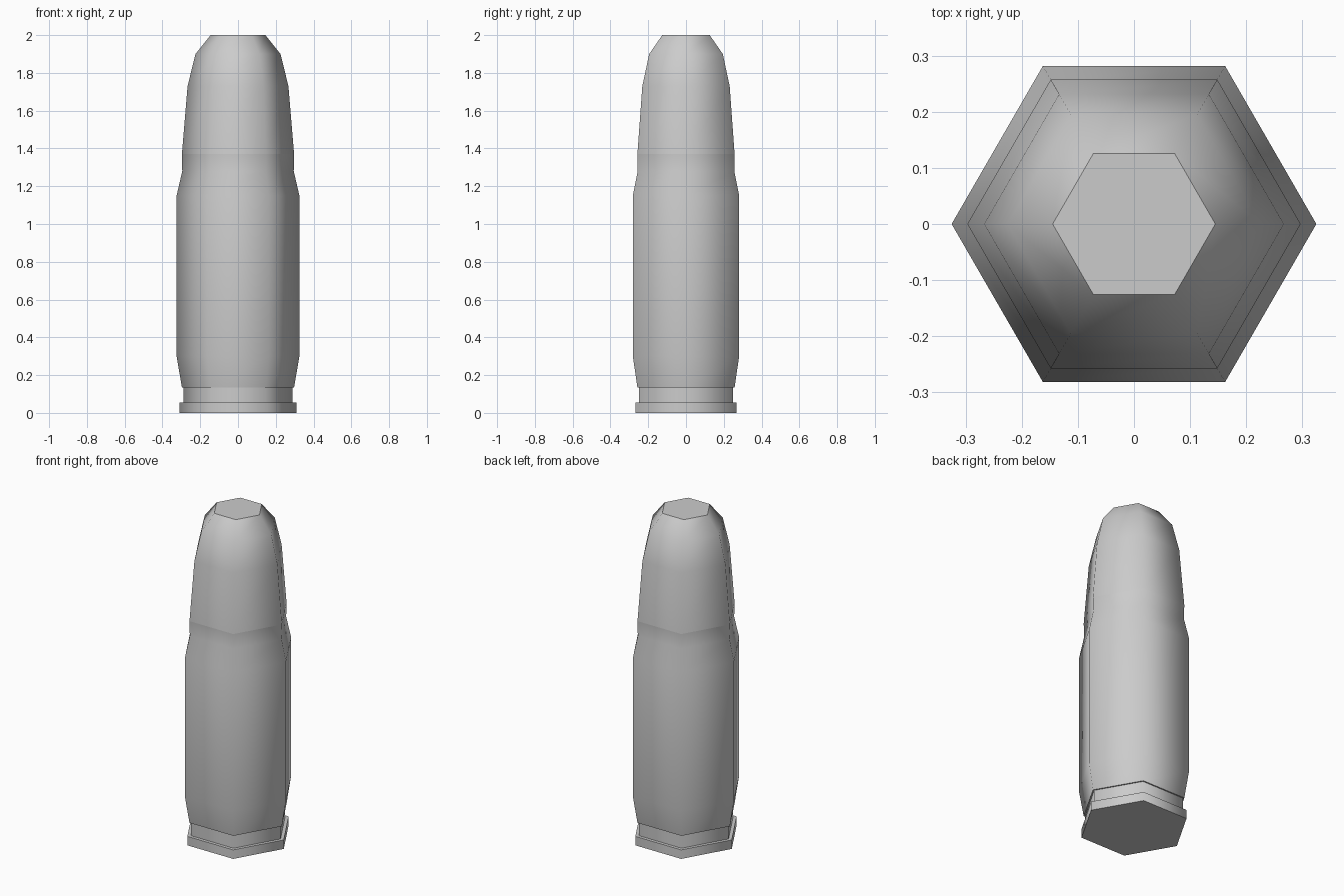
import bpy, bmesh, math

if "Cube" in bpy.data.objects:
    bpy.data.objects.remove(bpy.data.objects["Cube"])

SIDES = 6


def lathe(name, profile, cap_bottom=False, cap_top=False):
    """Six-sided turned shell from (radius, height) points, bottom to top."""
    bm = bmesh.new()
    rings = []
    for r, z in profile:
        rings.append([bm.verts.new((r * math.cos(k * math.tau / SIDES),
                                    r * math.sin(k * math.tau / SIDES), z))
                      for k in range(SIDES)])
    for low, high in zip(rings, rings[1:]):
        for k in range(SIDES):
            n = (k + 1) % SIDES
            bm.faces.new((low[k], low[n], high[n], high[k]))
    caps = []
    if cap_bottom:
        caps.append(bm.faces.new(rings[0][::-1]))
    if cap_top:
        caps.append(bm.faces.new(rings[-1]))
    bm.normal_update()
    # smooth around the sides, crisp at flat caps and square steps
    for f in bm.faces:
        f.smooth = True
    for e in bm.edges:
        if len(e.link_faces) == 2 and e.calc_face_angle() > math.radians(65):
            e.smooth = False
    for f in caps:
        for e in f.edges:
            e.smooth = False
    mesh = bpy.data.meshes.new(name)
    bm.to_mesh(mesh)
    bm.free()
    obj = bpy.data.objects.new(name, mesh)
    bpy.context.collection.objects.link(obj)
    return obj


# base rim with the narrow groove above it
lathe("base_rim", [(0.31, 0.0), (0.31, 0.055), (0.288, 0.055), (0.288, 0.135)],
      cap_bottom=True)

# main body: lower flare, straight wall, shoulder and neck
lathe("body_casing", [(0.288, 0.135), (0.297, 0.135), (0.325, 0.30),
                      (0.325, 1.15), (0.295, 1.28), (0.297, 1.37)])

# tapered tip with a flat end
lathe("tapered_tip", [(0.297, 1.37), (0.267, 1.73), (0.225, 1.90),
                      (0.145, 2.0)], cap_top=True)
